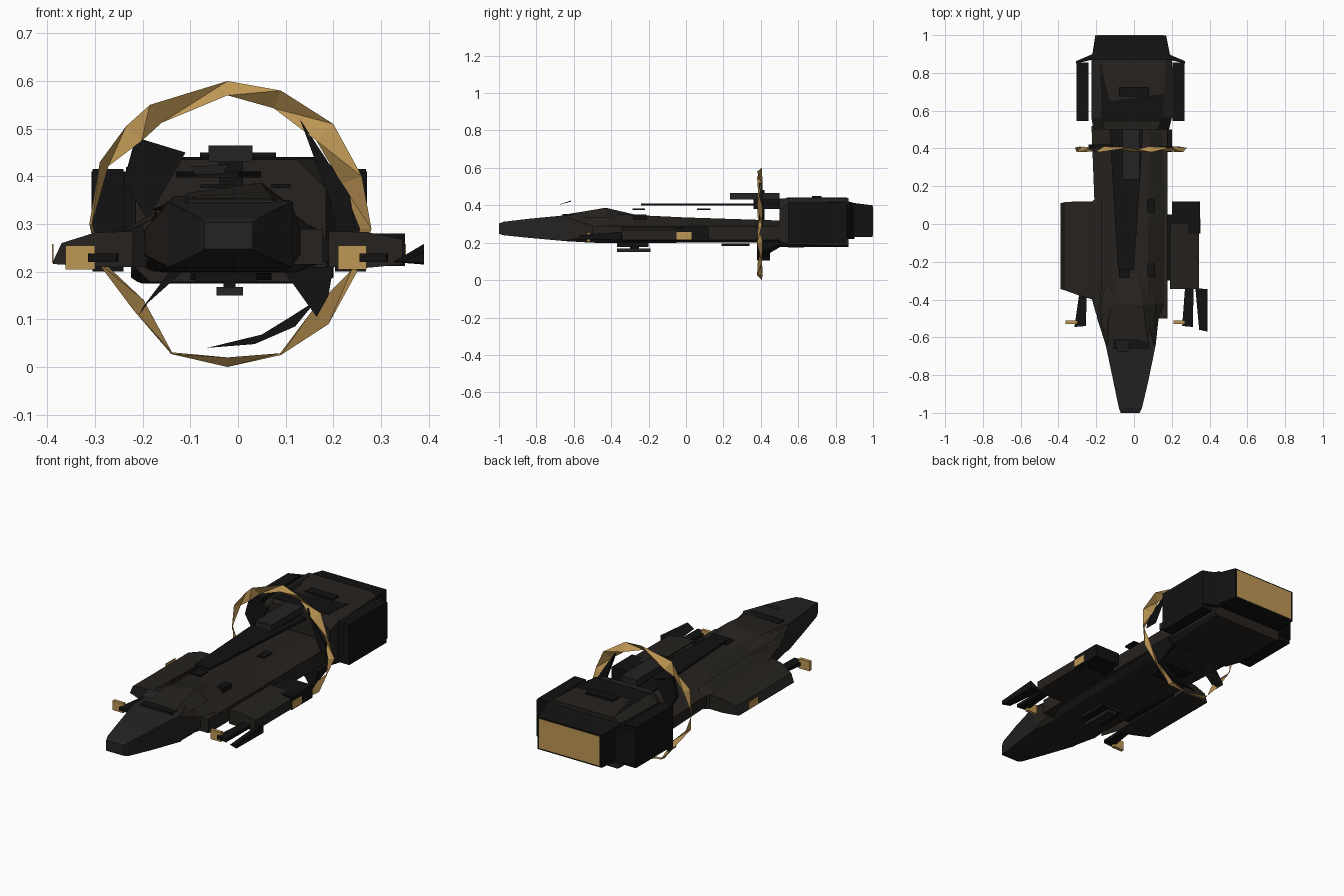
import bpy, bmesh, math


def material(name, rgb):
    m = bpy.data.materials.new(name)
    m.diffuse_color = (*rgb, 1)
    return m


HULL = material("dark_brown", (0.019, 0.016, 0.013))
BLACK = material("black", (0.006, 0.006, 0.006))
GREY = material("charcoal", (0.017, 0.017, 0.017))
GOLD = material("gold", (0.52, 0.31, 0.09))


def mesh_object(name, verts, faces, mat):
    me = bpy.data.meshes.new(name)
    me.from_pydata(verts, [], faces)
    bm = bmesh.new()
    bm.from_mesh(me)
    bmesh.ops.recalc_face_normals(bm, faces=bm.faces)
    bm.to_mesh(me)
    bm.free()
    me.materials.append(mat)
    ob = bpy.data.objects.new(name, me)
    bpy.context.collection.objects.link(ob)
    return ob


def loft(name, rings, mat):
    """Skin closed rings that all have the same point count."""
    n = len(rings[0])
    faces = [(k * n + i, k * n + (i + 1) % n, (k + 1) * n + (i + 1) % n, (k + 1) * n + i)
             for k in range(len(rings) - 1) for i in range(n)]
    faces += [tuple(range(n)), tuple(range((len(rings) - 1) * n, len(rings) * n))]
    return mesh_object(name, [p for r in rings for p in r], faces, mat)


def section(y, x0, x1, z0, z1, cut_x, cut_z):
    """Chamfered rectangle facing along y, with wider bevels on top."""
    return [(x0 + cut_x * .5, y, z0), (x1 - cut_x * .5, y, z0), (x1, y, z0 + cut_z * .5),
            (x1, y, z1 - cut_z), (x1 - cut_x, y, z1), (x0 + cut_x, y, z1),
            (x0, y, z1 - cut_z), (x0, y, z0 + cut_z * .5)]


def rect(y, x0, x1, z0, z1):
    return [(x0, y, z0), (x1, y, z0), (x1, y, z1), (x0, y, z1)]


def box(name, x0, x1, y0, y1, z0, z1, mat):
    return loft(name, [rect(y, x0, x1, z0, z1) for y in (y0, y1)], mat)


def slab(name, outline, z0, z1, mat):
    """Flat outline in x, y given thickness in z."""
    return loft(name, [[(x, y, z) for x, y in outline] for z in (z0, z1)], mat)


def fin(name, outline, y0, y1, mat):
    """Outline in x, z given thickness in y."""
    return loft(name, [[(x, y, z) for x, z in outline] for y in (y0, y1)], mat)


# Nose, square-edged
loft("nose", [rect(-1, -.07, .03, .248, .303), rect(-.975, -.08, .042, .24, .312),
              rect(-.84, -.108, .074, .226, .328), rect(-.64, -.15, .115, .208, .347)], GREY)

# Long main hull
loft("main_hull", [section(-.64, -.15, .115, .208, .347, .01, .01),
                   section(-.5, -.195, .13, .2, .358, .06, .07),
                   section(-.42, -.2, .165, .198, .355, .09, .07),
                   section(0, -.205, .175, .2, .335, .1, .05),
                   section(.52, -.225, .18, .2, .318, .1, .04)], HULL)
box("right_side_rail", .115, .178, -.5, .52, .215, .29, HULL)
loft("left_side_sponson", [[(-.19, -.48, .21), (-.2, -.48, .3), (-.18, -.48, .31)],
                           [(-.25, -.3, .21), (-.25, -.3, .28), (-.17, -.3, .33)],
                           [(-.24, .1, .21), (-.24, .1, .28), (-.17, .1, .32)],
                           [(-.2, .14, .21), (-.2, .14, .28), (-.17, .14, .31)]], HULL)

# Canopy ridge behind the nose
loft("canopy", [[(-.13, -.66, .335), (.1, -.66, .335), (.08, -.66, .349), (-.1, -.66, .349)],
                [(-.17, -.54, .335), (.11, -.54, .335), (.06, -.54, .368), (-.1, -.54, .358)],
                [(-.18, -.43, .33), (.115, -.43, .335), (.05, -.43, .387), (-.1, -.43, .366)],
                [(-.13, -.25, .325), (.08, -.25, .325), (.02, -.25, .345), (-.08, -.25, .342)]], HULL)
slab("nose_panel", [(-.11, -.66), (.07, -.66), (.08, -.61), (-.11, -.61)], .345, .354, BLACK)

# Tilted antenna blade over the nose
mesh_object("antenna_blade", [(-.09, -.675, .403), (-.03, -.675, .405), (-.02, -.615, .425),
                              (-.1, -.615, .42)], [(0, 1, 2, 3)], GREY)

# Spine plate and dorsal box
slab("spine_plate", [(-.085, -.24), (0, -.24), (.05, .52), (-.13, .52)], .398, .41, BLACK)
box("dorsal_box", -.062, .03, .235, .5, .43, .465, GREY)
box("dorsal_mount", -.04, .01, .36, .52, .38, .43, BLACK)
box("deck_plate_front", -.08, -.02, -.285, -.22, .376, .383, BLACK)
box("deck_plate_mid", .07, .11, .06, .13, .376, .384, BLACK)
box("deck_hatch", .07, .11, -.28, -.21, .325, .35, BLACK)

# Engine block with chamfered top
loft("engine_block", [section(.5, -.215, .185, .178, .435, .06, .06),
                      section(.56, -.225, .2, .175, .44, .05, .03),
                      section(.87, -.225, .2, .178, .44, .03, .02)], HULL)
slab("engine_front_deck", [(-.17, .54), (.15, .54), (.16, .69), (-.13, .65), (-.18, .86)], .436, .441, BLACK)
box("engine_top_box", -.08, .08, .675, .725, .435, .45, BLACK)
box("engine_panel_right", .197, .205, .56, .83, .32, .41, GREY)

# Exhaust collar and glowing back face
loft("exhaust_collar", [rect(.87, -.235, .21, .235, .42), rect(.9, -.22, .19, .23, .412),
                        rect(.998, -.205, .17, .23, .4)], BLACK)
box("exhaust_glow", -.195, .16, .996, 1, .238, .393, GOLD)

# Armour plates beside the engine, held by rear struts
for side, s in (("left", -1), ("right", 1)):
    c = -.0185
    a, b = sorted((c + s * .222, c + s * .287))
    box(side + "_armour", a, b, .545, .855, .2, .415, BLACK)
    slab(side + "_armour_strut", [(c + s * .2, .9), (c + s * .289, .862), (c + s * .289, .85),
                                  (c + s * .2, .87)], .22, .41, BLACK)

# Side pods
loft("left_pod", [[(-.22, -.40, .21), (-.22, .12, .21), (-.22, .12, .285), (-.22, -.40, .285)],
                  [(-.3, -.375, .21), (-.3, .12, .21), (-.3, .12, .282), (-.3, -.375, .282)],
                  [(-.37, -.35, .215), (-.37, .115, .215), (-.37, .115, .26), (-.37, -.35, .26)],
                  [(-.388, -.345, .216), (-.388, .11, .216), (-.388, .11, .222), (-.388, -.345, .222)]], HULL)
loft("right_pod", [[(x, -.345, a), (x, .0, a), (x, .0, b), (x, -.345, b)]
                   for x, a, b in ((.19, .21, .285), (.27, .208, .283), (.345, .215, .268))], HULL)
box("right_pod_rear", .2, .35, -.05, .12, .212, .28, BLACK)
box("pod_link_left", -.26, -.18, -.3, .05, .22, .27, BLACK)
box("pod_link_right", .16, .22, -.3, .05, .22, .27, BLACK)

# Forward blades on the pods
slab("left_blade", [(-.315, -.545), (-.255, -.54), (-.25, -.37), (-.29, -.37)], .22, .238, BLACK)
slab("right_blade", [(.255, -.54), (.312, -.545), (.315, -.34), (.27, -.34)], .22, .238, BLACK)
loft("right_outer_blade", [[(.345, -.56, .222), (.39, -.57, .218), (.39, -.57, .24)],
                           [(.325, -.34, .22), (.39, -.345, .215), (.39, -.345, .258)]], BLACK)

# Gold lamps and pod markers
box("left_lamp", -.362, -.3, -.53, -.512, .205, .255, GOLD)
box("right_lamp", .21, .27, -.53, -.512, .205, .255, GOLD)
box("right_marker", .345, .353, -.05, .03, .218, .258, GOLD)
box("left_marker", -.39, -.387, -.05, .03, .218, .258, GOLD)

# Twisting ribbon hoop
outer = [(-.312, .3), (-.29, .43), (-.235, .505), (-.185, .55), (-.022, .6), (.09, .58), (.2, .51), (.26, .4),
         (.28, .29), (.25, .2), (.19, .09), (.09, .025), (-.022, 0), (-.14, .027), (-.22, .12), (-.295, .22)]
widths = [.006, .02, .045, .045, .03, .04, .05, .045, .025, .012, .045, .004, .02, .004, .03, .01]
verts, faces, n = [], [], len(outer)
for i, ((x, z), w) in enumerate(zip(outer, widths)):
    d = math.hypot(x + .02, z - .3)
    twist = .015 if i % 2 else -.01
    k = 1 - w / d
    verts += [(x, .395 - twist, z), (-.02 + (x + .02) * k, .395 + twist, .3 + (z - .3) * k)]
    j = (i + 1) % n
    faces += [(2 * i, 2 * j, 2 * i + 1), (2 * j, 2 * j + 1, 2 * i + 1)]
mesh_object("hoop", verts, faces, GOLD)

# Struts bracing the hoop
fin("strut_upper_right", [(.13, .52), (.235, .36), (.245, .29), (.2, .33)], .39, .41, BLACK)
fin("strut_upper_left", [(-.215, .482), (-.11, .45), (-.19, .31), (-.24, .39)], .4, .42, BLACK)
fin("strut_lower_left", [(-.21, .105), (-.2, .125), (-.11, .205), (-.14, .205)], .38, .45, BLACK)
loft("strut_lower_right", [[(.165, y, .105 + d), (.19, y, .15 + d * .6), (.2, y, .21), (.09, y, .21)]
                           for y, d in ((.38, 0), (.5, .07))], BLACK)
fin("lower_arc", [(-.065, .04), (.035, .048), (.12, .085), (.165, .14), (.11, .105), (.05, .068)],
    .39, .4, BLACK)

# Belly equipment
box("belly_sensor", -.045, .01, -.37, -.19, .15, .168, GREY)
box("belly_plate", -.09, .04, -.37, -.2, .178, .2, BLACK)
box("belly_post", -.03, -.005, -.3, -.25, .165, .185, BLACK)
slab("belly_fin", [(-.08, .19), (.04, .19), (.07, .34), (-.1, .34)], .183, .197, BLACK)
